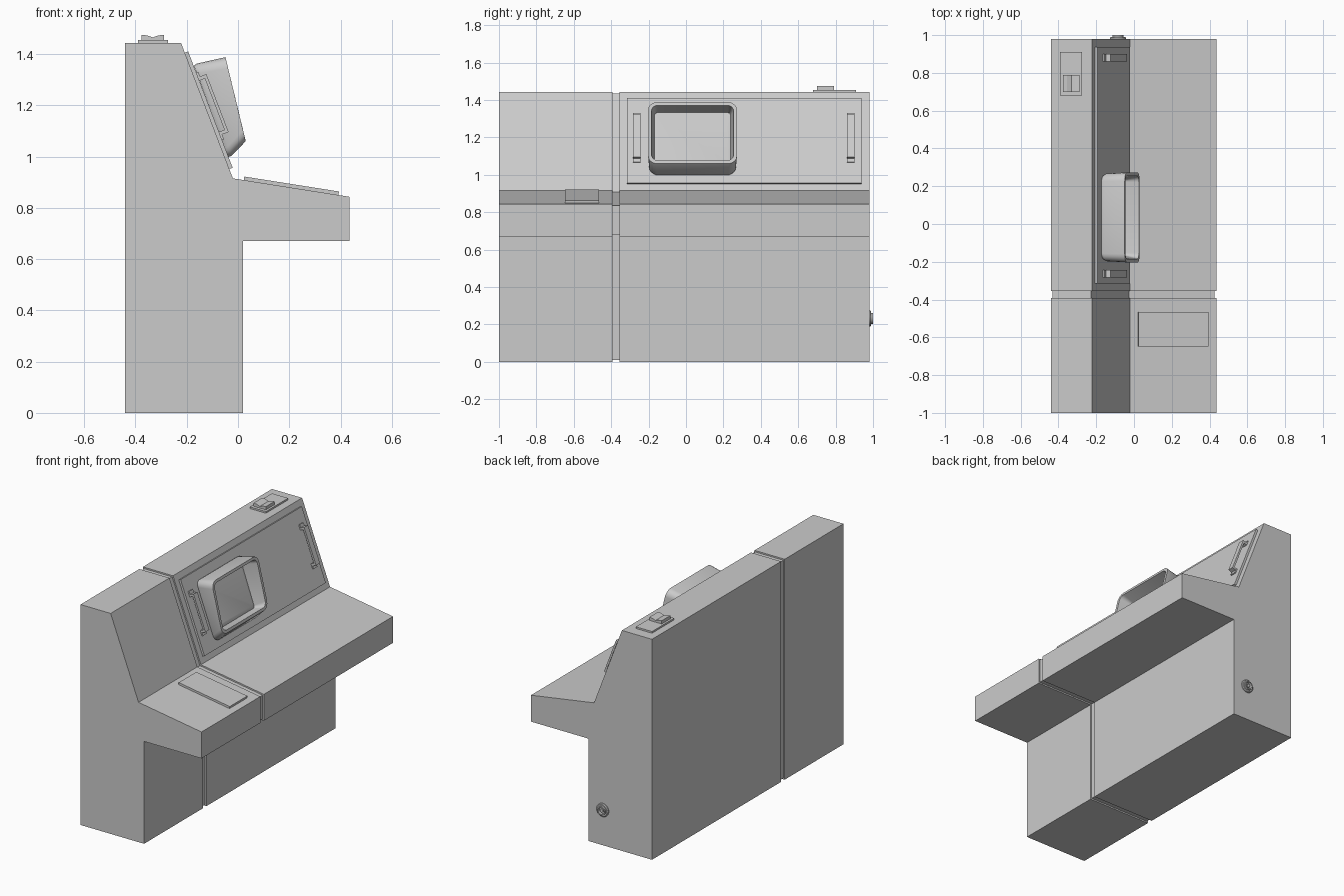
import bpy, bmesh, math
from mathutils import Vector

if "Cube" in bpy.data.objects:
    bpy.data.objects.remove(bpy.data.objects["Cube"])

def finish(name, bm, smooth=False):
    bmesh.ops.recalc_face_normals(bm, faces=bm.faces)
    me = bpy.data.meshes.new(name)
    bm.to_mesh(me)
    bm.free()
    ob = bpy.data.objects.new(name, me)
    bpy.context.collection.objects.link(ob)
    if smooth:
        bpy.ops.object.select_all(action='DESELECT')
        ob.select_set(True)
        bpy.context.view_layer.objects.active = ob
        bpy.ops.object.shade_smooth_by_angle(angle=math.radians(35))
    return ob

def extrude(name, pts, y0, y1):
    """Extrude an x-z outline along y."""
    bm = bmesh.new()
    f = bm.faces.new([bm.verts.new((x, y0, z)) for x, z in pts])
    r = bmesh.ops.extrude_face_region(bm, geom=[f])
    bmesh.ops.translate(bm, vec=(0, y1 - y0, 0),
                        verts=[v for v in r['geom'] if isinstance(v, bmesh.types.BMVert)])
    return finish(name, bm)

def loft(name, rings, cap_start, cap_end, smooth=True):
    bm = bmesh.new()
    vs = [[bm.verts.new(p) for p in r] for r in rings]
    n = len(rings[0])
    for a, b in zip(vs, vs[1:]):
        for i in range(n):
            j = (i + 1) % n
            bm.faces.new((a[i], a[j], b[j], b[i]))
    if cap_start:
        bm.faces.new(vs[0])
    if cap_end:
        bm.faces.new(vs[-1])
    return finish(name, bm, smooth)

def inset(pts, d):
    """Offset a counter-clockwise outline inwards."""
    out = []
    for i, p in enumerate(pts):
        p, a, b = Vector(p), Vector(pts[i - 1]), Vector(pts[(i + 1) % len(pts)])
        e, f = (p - a).normalized(), (b - p).normalized()
        n, m = Vector((-e.y, e.x)), Vector((-f.y, f.x))
        out.append(tuple(p + (n + m) * d / (1 + n.dot(m))))
    return out

# Console cabinets with a recessed joint between them
body = [(-.44, 0), (.02, 0), (.02, .67), (.436, .67), (.436, .843),
        (-.02, .915), (-.222, 1.443), (-.44, 1.443)]
extrude("side_cabinet", body, -1.0, -.392)
extrude("joint_strip", inset(body, .009), -.394, -.353)
extrude("main_cabinet", body, -.355, .98)

# Coordinates along the sloped fascia: s up the slope, n outwards
base = Vector((-.02, .915))
up = Vector((-.202, .528)).normalized()
out = Vector((up.y, -up.x))
def slope(pts):
    return [tuple(base + up * s + out * n) for s, n in pts]

# Fascia panel
extrude("fascia_panel", slope([(.039, -.005), (.039, .014), (.525, .014), (.525, -.005)]), -.316, .938)

# Grab handles with flanged feet
handle = [(.155, .012), (.155, .022), (.175, .022), (.175, .049), (.417, .049), (.417, .022),
          (.437, .022), (.437, .012), (.403, .012), (.403, .037), (.189, .037), (.189, .012)]
for side, y in (("left", -.264), ("right", .88)):
    extrude("grab_handle_" + side, slope(handle), y - .02, y + .02)

# Monitor hood: lofted rounded frames, wedge shaped
def frame(bottom, top, half, r, seg=4):
    b, t = Vector(bottom), Vector(top)
    d, h = (t - b).normalized(), (t - b).length
    ring = []
    for k, (cy, cs) in enumerate(((half - r, h - r), (r - half, h - r), (r - half, r), (half - r, r))):
        for i in range(seg + 1):
            a = math.pi / 2 * (k + i / seg)
            p = b + d * (cs + r * math.sin(a))
            ring.append((p.x, .035 + cy + r * math.cos(a), p.y))
    return ring
loft("monitor_hood", [frame((-.038, .998), (-.172, 1.355), .222, .035),
                      frame((-.025, 1.003), (-.160, 1.363), .232, .04),
                      frame((.03, 1.06), (-.049, 1.388), .238, .045),
                      frame((.026, 1.078), (-.045, 1.371), .220, .032),
                      frame((-.046, 1.055), (-.145, 1.332), .203, .015)], True, False)
loft("monitor_screen", [frame((-.046, 1.055), (-.145, 1.332), .203, .015),
                        frame((-.048, 1.075), (-.141, 1.32), .188, .01)], False, True)

# Keypad plate on the desk slope
d0, d1 = Vector((-.02, .915)), Vector((.436, .843))
along = (d1 - d0).normalized()
lift = Vector((-along.y, along.x))
extrude("keypad_plate", [tuple(d0 + along * s + lift * n) for s, n in
                         ((.043, -.005), (.417, -.005), (.417, .014), (.043, .014))], -.648, -.466)

# Rocker switch on the top
extrude("switch_plate", [(-.391, 1.44), (-.274, 1.44), (-.274, 1.454), (-.391, 1.454)], .68, .91)
extrude("rocker_switch", [(-.377, 1.45), (-.288, 1.45), (-.288, 1.475), (-.31, 1.473),
                          (-.332, 1.465), (-.355, 1.473), (-.377, 1.475)], .70, .79)

# Round socket on the end wall
def circle(r, y, n=24):
    return [(-.085 + r * math.cos(math.tau * i / n), y, .232 + r * math.sin(math.tau * i / n)) for i in range(n)]
loft("end_socket", [circle(*p) for p in ((.043, .975), (.043, .986), (.038, .99), (.03, .99), (.03, 1.0),
                                         (.022, 1.0), (.022, .984), (.011, .984), (.011, .996))], True, True)
